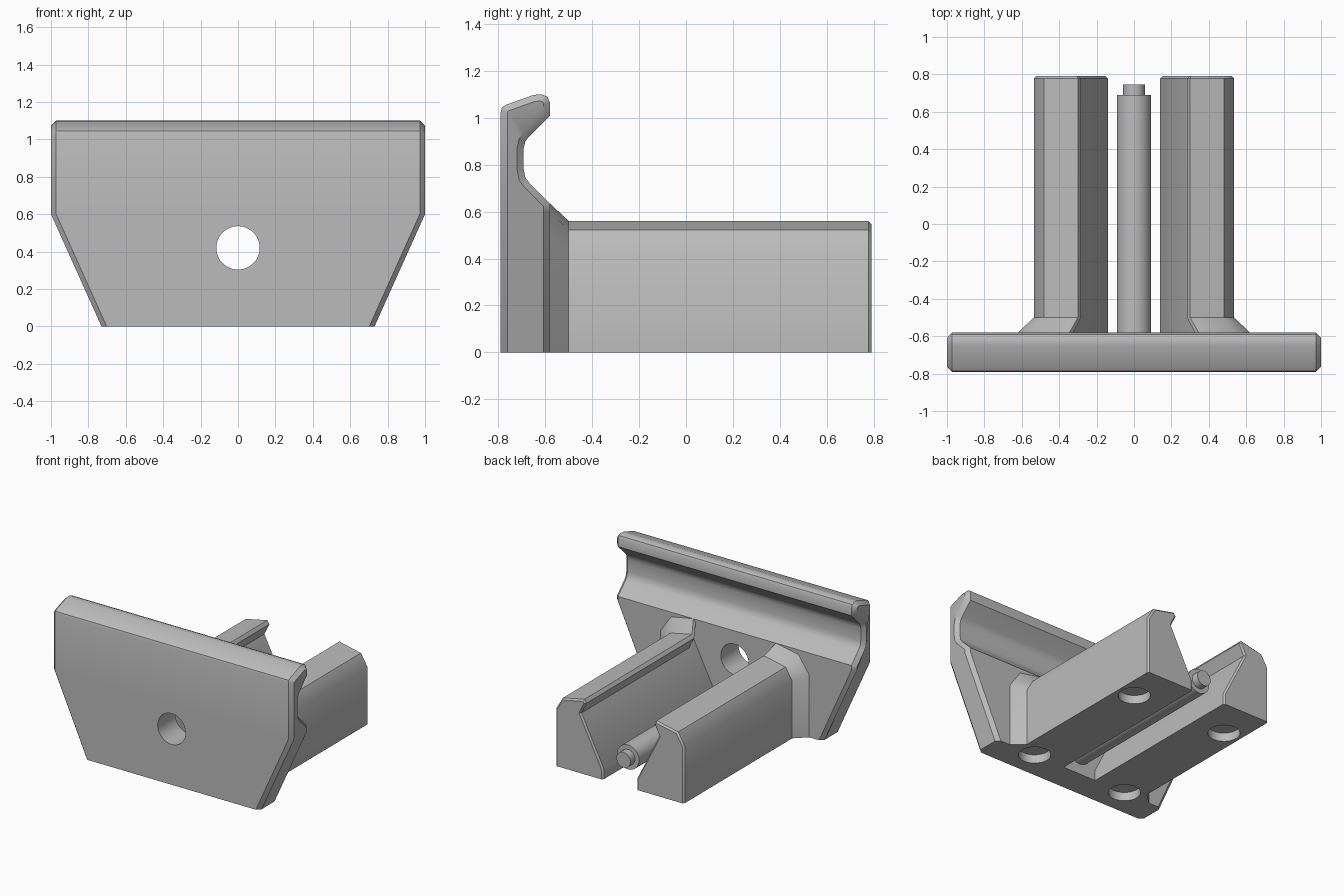
import bpy
import bmesh
import math
from mathutils import Vector

cube = bpy.data.objects.get("Cube")
if cube:
    bpy.data.objects.remove(cube, do_unlink=True)

grey = bpy.data.materials.new("plain grey")
grey.use_nodes = True
grey.diffuse_color = (0.5, 0.5, 0.5, 1)
grey.node_tree.nodes["Principled BSDF"].inputs["Base Color"].default_value = (0.5, 0.5, 0.5, 1)


def make_object(name, bm):
    bmesh.ops.recalc_face_normals(bm, faces=bm.faces)
    mesh = bpy.data.meshes.new(name)
    bm.to_mesh(mesh)
    bm.free()
    mesh.materials.append(grey)
    obj = bpy.data.objects.new(name, mesh)
    bpy.context.collection.objects.link(obj)
    return obj


def inset(profile, amount):
    """Shrink a closed counter-clockwise profile, keeping its base on the floor."""
    result = []
    count = len(profile)
    for i, p in enumerate(profile):
        p = Vector(p)
        a = (p - Vector(profile[i - 1])).normalized()
        b = (Vector(profile[(i + 1) % count]) - p).normalized()
        na, nb = Vector((-a.y, a.x)), Vector((-b.y, b.x))
        q = p + (na + nb) * amount / (1 + na.dot(nb))
        result.append((q.x, 0 if p.y == 0 else q.y))
    return result


def loft(name, rings):
    """Skin a row of matching closed rings and cap both ends."""
    bm = bmesh.new()
    rows = [[bm.verts.new(p) for p in ring] for ring in rings]
    n = len(rows[0])
    for r, s in zip(rows, rows[1:]):
        for i in range(n):
            j = (i + 1) % n
            bm.faces.new((r[i], r[j], s[j], s[i]))
    bm.faces.new(rows[0])
    bm.faces.new(rows[-1])
    return make_object(name, bm)


def rod(name, centre, radius, depth, along_y=False):
    bm = bmesh.new()
    bmesh.ops.create_cone(bm, cap_ends=True, segments=48, radius1=radius,
                          radius2=radius, depth=depth)
    obj = make_object(name, bm)
    obj.location = centre
    if along_y:
        obj.rotation_euler.x = math.pi / 2
    return obj


def activate(obj):
    bpy.ops.object.select_all(action='DESELECT')
    obj.select_set(True)
    bpy.context.view_layer.objects.active = obj


def cut(obj, cutter):
    cutter.hide_render = True
    activate(obj)
    mod = obj.modifiers.new("hole", 'BOOLEAN')
    mod.operation = 'DIFFERENCE'
    mod.solver = 'EXACT'
    mod.object = cutter
    bpy.ops.object.modifier_apply(modifier=mod.name)
    bpy.data.objects.remove(cutter, do_unlink=True)


def smooth(obj, degrees=35):
    activate(obj)
    bpy.ops.object.shade_smooth_by_angle(angle=math.radians(degrees))


# Front plate: hooked side profile (y, z), tapered towards the floor
BACK = -0.58
plate_profile = [
    (-0.79, 0), (BACK, 0), (BACK, 0.6), (BACK, 0.635),
    (-0.67, 0.725), (-0.685, 0.745), (-0.692, 0.78), (-0.692, 0.87),
    (-0.685, 0.9), (-0.67, 0.92), (BACK, 1.01), (BACK, 1.065),
    (-0.59, 1.09), (-0.615, 1.1), (-0.65, 1.098),
    (-0.77, 1.055), (-0.785, 1.045), (-0.79, 1.025), (-0.79, 0.6)]
CHAMFER = 0.028


def half_width(z):
    return 0.73 + 0.27 * min(z / 0.6, 1)


def plate_ring(profile, side, shrink):
    return [(side * (half_width(z) - shrink), y, z) for y, z in profile]


small = inset(plate_profile, CHAMFER)
plate = loft("front_plate", [
    plate_ring(small, -1, 0), plate_ring(plate_profile, -1, CHAMFER),
    plate_ring(plate_profile, 1, CHAMFER), plate_ring(small, 1, 0)])
cut(plate, rod("plate_hole_cutter", (0, -0.7, 0.42), 0.116, 0.6, True))

# Rails: profile (x, z), flared where they meet the plate, chamfered at the end
rail_profile = [(0.14, 0), (0.535, 0), (0.535, 0.43), (0.48, 0.522), (0.3, 0.56),
                (0.283, 0.535), (0.325, 0.45), (0.14, 0.08)]
flare_profile = [(0.14, 0), (0.62, 0), (0.62, 0.47), (0.53, 0.6), (0.345, 0.635),
                 (0.325, 0.61), (0.345, 0.49), (0.14, 0.08)]

for side, label in ((1, "left"), (-1, "right")):
    stations = [(flare_profile, BACK), (rail_profile, -0.5),
                (rail_profile, 0.778), (inset(rail_profile, 0.012), 0.79)]
    rail = loft(label + "_rail",
                [[(side * x, y, z) for x, z in prof] for prof, y in stations])
    # Round sockets in the underside, the front one shared with the plate
    for y, targets in ((BACK, (plate, rail)), (0.48, (rail,))):
        for target in targets:
            cut(target, rod("socket_cutter", (side * 0.4, y, 0), 0.11, 0.13))
    smooth(rail)

smooth(plate)

# Centre pin with a narrower tip
ROD_Z = 0.17
smooth(rod("centre_pin", (0, 0.05, ROD_Z), 0.092, 1.28, True))
smooth(rod("centre_pin_tip", (0, 0.7125, ROD_Z), 0.058, 0.065, True))
